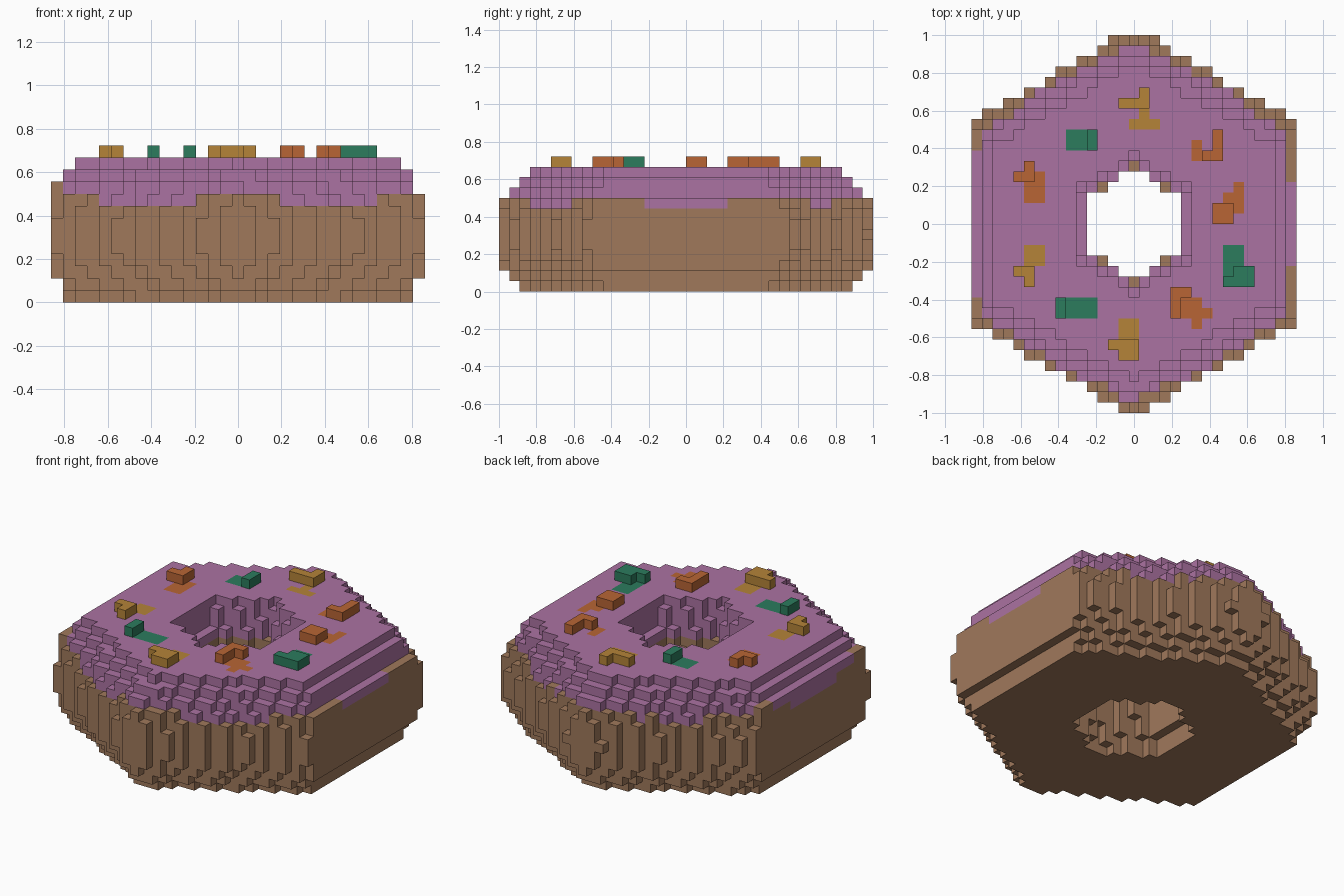
import bpy
import bmesh
from mathutils import Vector

if "Cube" in bpy.data.objects:
    bpy.data.objects.remove(bpy.data.objects["Cube"])

S = 2 / 36  # voxel edge length

# Hexagon corner radius of each layer, bottom to top: outer wall and centre hole
OUTER = [.905, .957, .99, 1.015, 1.025, 1.029, 1.025, 1.015, .99, .957, .905, .845]
HOLE = [.345, .33, .31, .30, .29, .29, .29, .30, .31, .33, .345, .365]


def hexagon(x, y):
    return max(abs(x) / .866, abs(y) + abs(x) * .577)


# Sprinkles: colour, column and row of the top left cell, '#' raised and 'o' flush
SPRINKLES = [
    ("yellow", -1, 12, ["..#", "###", "..o", ".ooo"]),
    ("green", -6, 8, ["oo#", "oo#"]),
    ("orange", 6, 8, ["..#", "o.#", "o##"]),
    ("orange", -11, 5, [".#.", "##o", ".oo", ".oo"]),
    ("orange", 8, 3, ["..o", ".oo", "##o", "##."]),
    ("green", 9, -3, ["oo.", "oo.", "o##", "###"]),
    ("yellow", -11, -3, [".oo", ".oo", "##.", ".#."]),
    ("green", -7, -8, ["#ooo", "#ooo"]),
    ("orange", 4, -7, ["##..", "#oo.", "#ooo", "..o."]),
    ("yellow", -2, -10, [".oo", ".oo", "###", ".##"]),
]

COLOURS = {
    "dough": (.35, .19, .105, 1),
    "icing": (.41, .17, .36, 1),
    "yellow": (.46, .23, .04, 1),
    "green": (.025, .2, .11, 1),
    "orange": (.48, .13, .035, 1),
}

# Ring of dough with a round cap of icing
cells = {}
for k in range(12):
    for i in range(-15, 16):
        for j in range(-18, 18):
            x, y = i * S, (j + .5) * S
            if hexagon(x + .005 * (k == 9), y - .008) > OUTER[k] + .0:
                # one extra column on the left edge of the icing rim
                if not (k == 9 and i == -15 and -9 <= j <= 8):
                    continue
            if hexagon(x, y) < HOLE[k]:
                continue
            r = (x * x + y * y) ** .5
            iced = k >= 10 or (k == 9 and r < .922) or (k == 8 and r < .86)
            cells[i, j, k] = "icing" if iced else "dough"

# Sprinkles pressed into and standing on the icing
for colour, i0, j0, rows in SPRINKLES:
    for r, row in enumerate(rows):
        for c, mark in enumerate(row):
            if mark != ".":
                cells[i0 + c, j0 - r, 12 if mark == "#" else 11] = colour


def build(part, name):
    """Mesh the exposed cube faces of one part."""
    bm = bmesh.new()
    verts = {}

    def corner(p):
        key = tuple(round(v * 2) for v in p)
        if key not in verts:
            verts[key] = bm.verts.new(p * S)
        return verts[key]

    for (i, j, k), p in cells.items():
        if p != part:
            continue
        centre = Vector((i, j + .5, k + .5))
        for axis in range(3):
            for sign in (-1, 1):
                n = Vector((0, 0, 0))
                n[axis] = sign
                if (i + int(n.x), j + int(n.y), k + int(n.z)) in cells:
                    continue
                u = Vector((0, 0, 0))
                u[(axis + 1) % 3] = 1
                v = n.cross(u)
                bm.faces.new([corner(centre + (n + a * u + b * v) / 2)
                              for a, b in ((-1, -1), (1, -1), (1, 1), (-1, 1))])
    mesh = bpy.data.meshes.new(name)
    bm.to_mesh(mesh)
    bm.free()
    mat = bpy.data.materials.new(name)
    mat.diffuse_color = COLOURS[part]
    mat.use_nodes = True
    mat.node_tree.nodes["Principled BSDF"].inputs["Base Color"].default_value = mat.diffuse_color
    mesh.materials.append(mat)
    bpy.context.collection.objects.link(bpy.data.objects.new(name, mesh))


build("dough", "dough")
build("icing", "icing")
for colour in ("yellow", "green", "orange"):
    build(colour, colour + "_sprinkles")
